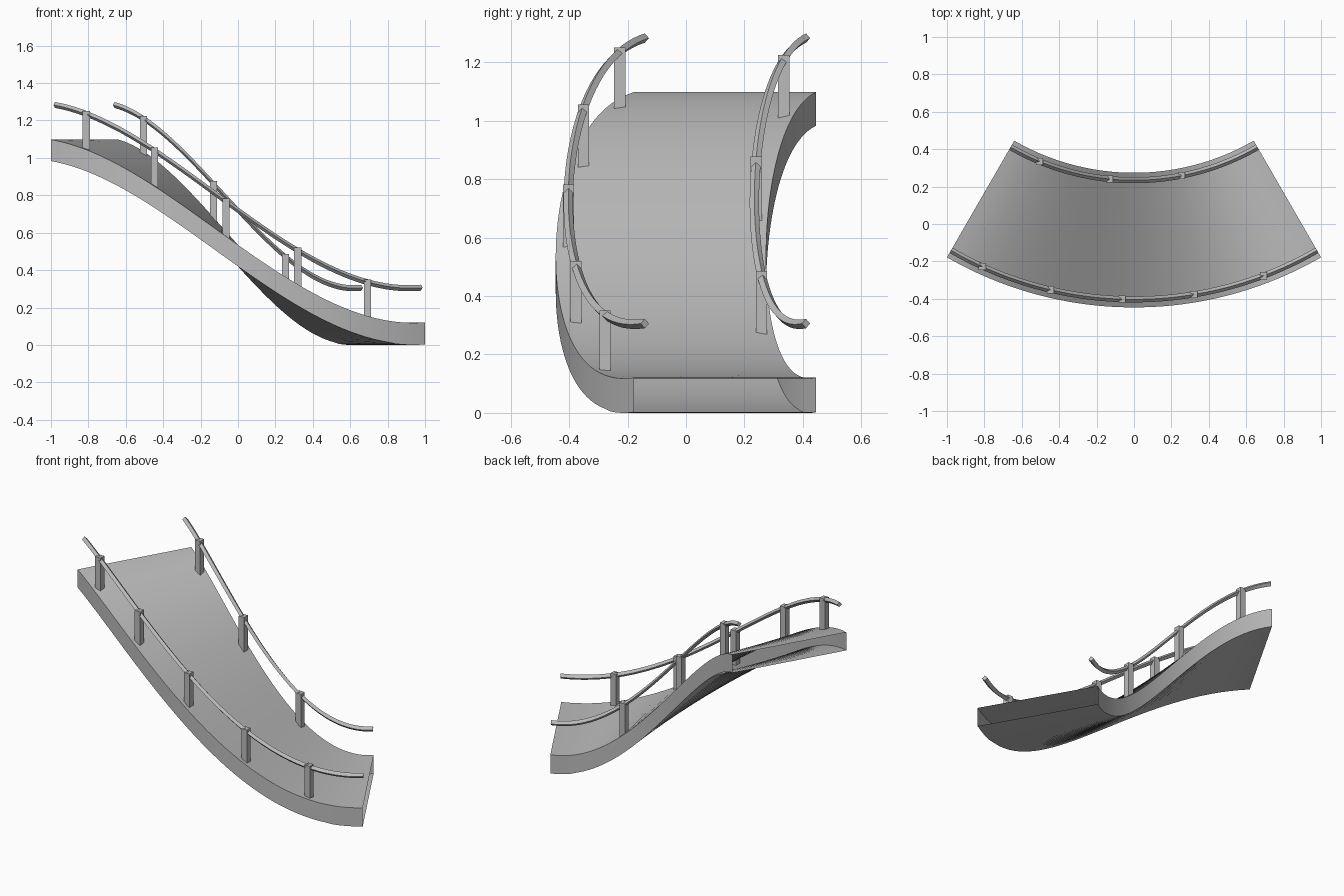
import bpy, bmesh, math
from math import cos, sin, pi, radians

if "Cube" in bpy.data.objects:
    bpy.data.objects.remove(bpy.data.objects["Cube"])

CENTRE_Y = 1.554          # centre of the curved plan
OUTER, INNER = 2.0, 1.28  # plan radii of the ramp
HALF = radians(30)
DEPTH = 0.115
STEPS = 48

grey = bpy.data.materials.new("light_grey")
grey.use_nodes = True
colour = (0.5, 0.5, 0.5, 1)
grey.diffuse_color = colour
grey.node_tree.nodes["Principled BSDF"].inputs["Base Color"].default_value = colour


def deck_height(angle):
    t = (angle + HALF) / (2 * HALF)
    c = cos(pi * (t + 0.07) / 1.035)
    return 0.118 + 0.4955 * (c + 1)


def on_ramp(radius, angle, lift=0.0):
    return (radius * sin(angle), CENTRE_Y - radius * cos(angle), deck_height(angle) + lift)


def sweep(name, section, closed_ends):
    """Sweep a (radius, lift) section along the ramp."""
    bm = bmesh.new()
    rings = []
    for i in range(STEPS + 1):
        a = -HALF + 2 * HALF * i / STEPS
        rings.append([bm.verts.new(on_ramp(r, a, h)) for r, h in section])
    n = len(section)
    for a, b in zip(rings, rings[1:]):
        for k in range(n):
            bm.faces.new((a[k], a[(k + 1) % n], b[(k + 1) % n], b[k]))
    if closed_ends:
        bm.faces.new(rings[0])
        bm.faces.new(rings[-1])
    bmesh.ops.recalc_face_normals(bm, faces=bm.faces)
    return finish(name, bm)


def finish(name, bm):
    mesh = bpy.data.meshes.new(name)
    bm.to_mesh(mesh)
    bm.free()
    mesh.materials.append(grey)
    obj = bpy.data.objects.new(name, mesh)
    bpy.context.collection.objects.link(obj)
    bpy.ops.object.select_all(action="DESELECT")
    obj.select_set(True)
    bpy.context.view_layer.objects.active = obj
    bpy.ops.object.shade_smooth_by_angle(angle=radians(30))
    return obj


# Ramp body: a curved, hollow shell open at both ends
body = sweep("ramp_body", [(OUTER, 0), (OUTER, -DEPTH), (INNER, -DEPTH), (INNER, 0)], False)
low = min(v.co.z for v in body.data.vertices)
for v in body.data.vertices:
    v.co.z = max(v.co.z - low, 0) if v.co.z < 0.01 else v.co.z


def handrail(name, radius, size=0.016, lift=0.185):
    section = [(radius + size * cos(k * pi / 2), lift + size * sin(k * pi / 2)) for k in range(4)]
    sweep(name, section, True)


def post(name, radius, angle):
    x, y, z = on_ramp(radius, radians(angle))
    bm = bmesh.new()
    bmesh.ops.create_cube(bm, size=1)
    for v in bm.verts:
        v.co = (x + v.co.x * 0.038, y + v.co.y * 0.038, z + 0.09 + v.co.z * 0.22)
    finish(name, bm)


# Handrails and their evenly spaced posts
for side, radius, first, step, count in (("outer", 1.957, -24.5, 11.3, 5),
                                         ("inner", 1.32, -22.5, 16.8, 3)):
    handrail(side + "_handrail", radius)
    for i in range(count):
        post(f"{side}_post_{i + 1}", radius, first + step * i)
